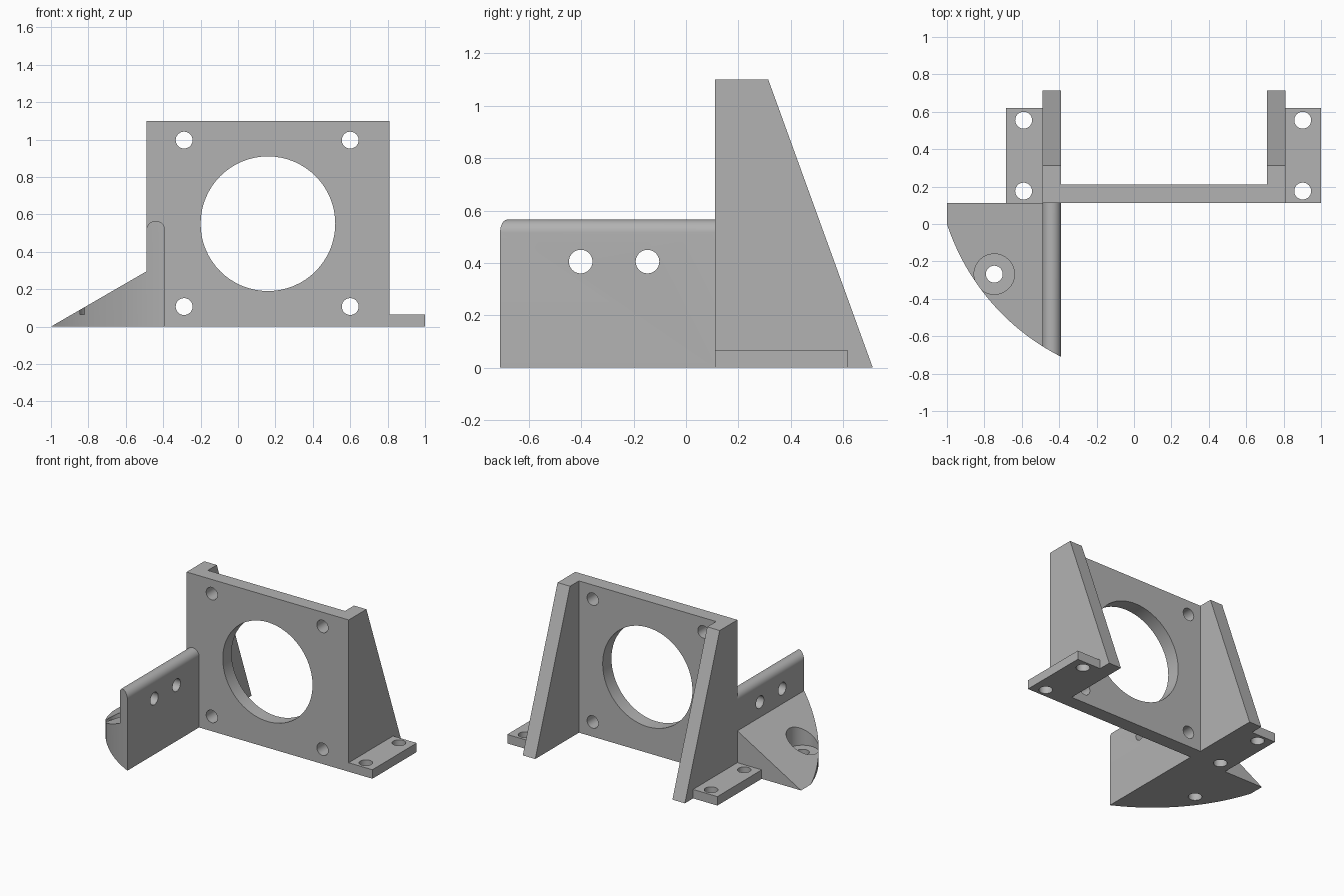
import bpy, bmesh
from math import pi, sin, cos, atan2, hypot, radians

cube = bpy.data.objects.get("Cube")
if cube:
    bpy.data.objects.remove(cube, do_unlink=True)

grey = bpy.data.materials.new("plain grey")
grey.use_nodes = True
grey.diffuse_color = (0.45, 0.45, 0.45, 1)
grey.node_tree.nodes["Principled BSDF"].inputs["Base Color"].default_value = grey.diffuse_color


def arc(cx, cy, r, start, end, steps):
    return [(cx + r * cos(start + (end - start) * i / steps),
             cy + r * sin(start + (end - start) * i / steps)) for i in range(steps + 1)]


def circle(cx, cy, r, steps=64):
    return arc(cx, cy, r, 0, 2 * pi, steps)[:-1]


def prism(name, points, axis, lo, hi):
    """Extrude a 2D outline along an axis from lo to hi."""
    place = {"x": lambda a, b, h: (h, a, b),
             "y": lambda a, b, h: (a, h, b),
             "z": lambda a, b, h: (a, b, h)}[axis]
    bm = bmesh.new()
    rings = [[bm.verts.new(place(a, b, h)) for a, b in points] for h in (lo, hi)]
    bm.faces.new(rings[0])
    bm.faces.new(rings[1])
    n = len(points)
    for i in range(n):
        j = (i + 1) % n
        bm.faces.new((rings[0][i], rings[0][j], rings[1][j], rings[1][i]))
    bmesh.ops.recalc_face_normals(bm, faces=bm.faces)
    mesh = bpy.data.meshes.new(name)
    bm.to_mesh(mesh)
    bm.free()
    mesh.materials.append(grey)
    obj = bpy.data.objects.new(name, mesh)
    bpy.context.collection.objects.link(obj)
    return obj


def combine(obj, other, operation="DIFFERENCE"):
    """Apply an exact boolean and remove the helper."""
    mod = obj.modifiers.new("cut", "BOOLEAN")
    mod.operation, mod.solver, mod.object = operation, "EXACT", other
    graph = bpy.context.evaluated_depsgraph_get()
    mesh = bpy.data.meshes.new_from_object(obj.evaluated_get(graph))
    obj.modifiers.clear()
    obj.data = mesh
    bpy.data.objects.remove(other, do_unlink=True)


def drill(obj, a, b, r, axis, lo=-2, hi=2):
    combine(obj, prism("drill", circle(a, b, r), axis, lo, hi))


def rect(a0, b0, a1, b1):
    return [(a0, b0), (a1, b0), (a1, b1), (a0, b1)]


FRONT, BACK, TOP = 0.111, 0.212, 1.1
LEFT, RIGHT, WALL = 0.81, -0.49, 0.1
HOLE = 0.045

# Upright plate with two tapered side ribs
frame = prism("mounting_plate", rect(RIGHT, 0, LEFT, TOP), "y", FRONT, BACK)
rib = [(FRONT, 0), (0.713, 0), (0.314, TOP), (FRONT, TOP)]
for x in (RIGHT, LEFT - WALL):
    combine(frame, prism("rib", rib, "x", x, x + WALL), "UNION")

# Central opening and four bolt holes
drill(frame, 0.16, 0.55, 0.36, "y")
for x in (-0.288, 0.6):
    for z in (0.107, 0.997):
        drill(frame, x, z, HOLE, "y")
parts = [frame]

# Flat feet with two holes each
for name, x0, x1, hx in (("right_foot", -0.685, RIGHT, -0.59), ("left_foot", LEFT, 1, 0.902)):
    foot = prism(name, rect(x0, FRONT, x1, 0.619), "z", 0, 0.065)
    for y in (0.176, 0.555):
        drill(foot, hx, y, HOLE, "z")
    parts.append(foot)

# Front bracket: round-topped fin and sloping wedge in one section
fin_r = WALL / 2
section = [(-1, 0), (RIGHT + WALL, 0)]
section += arc(RIGHT + fin_r, 0.515, fin_r, 0, pi, 20) + [(RIGHT, 0.295)]
bracket = prism("front_bracket", section, "y", -0.9, FRONT)

# Trim its plan to a sweeping curve
cx, cy = 0.16, 0.38
radius = hypot(-1 - cx, -cy)
sweep = arc(cx, cy, radius, atan2(-cy, -1 - cx) + 2 * pi,
            atan2(-0.712 - cy, RIGHT + WALL - cx) + 2 * pi, 32)
plan = [(-1.1, 0.3), (-1.1, 0)] + sweep + [(-0.3, -0.712), (-0.3, 0.3)]
combine(bracket, prism("plan_trim", plan, "z", -0.2, 1), "INTERSECT")

# Counterbored floor hole and two holes through the fin
drill(bracket, -0.747, -0.268, 0.108, "z", 0.065, 1)
drill(bracket, -0.747, -0.268, HOLE, "z")
for y in (-0.402, -0.147):
    drill(bracket, y, 0.405, HOLE, "x")
parts.append(bracket)

# Smooth the round surfaces, keep edges crisp
bpy.ops.object.select_all(action="DESELECT")
for part in parts:
    part.select_set(True)
bpy.context.view_layer.objects.active = frame
bpy.ops.object.shade_smooth_by_angle(angle=radians(30))
